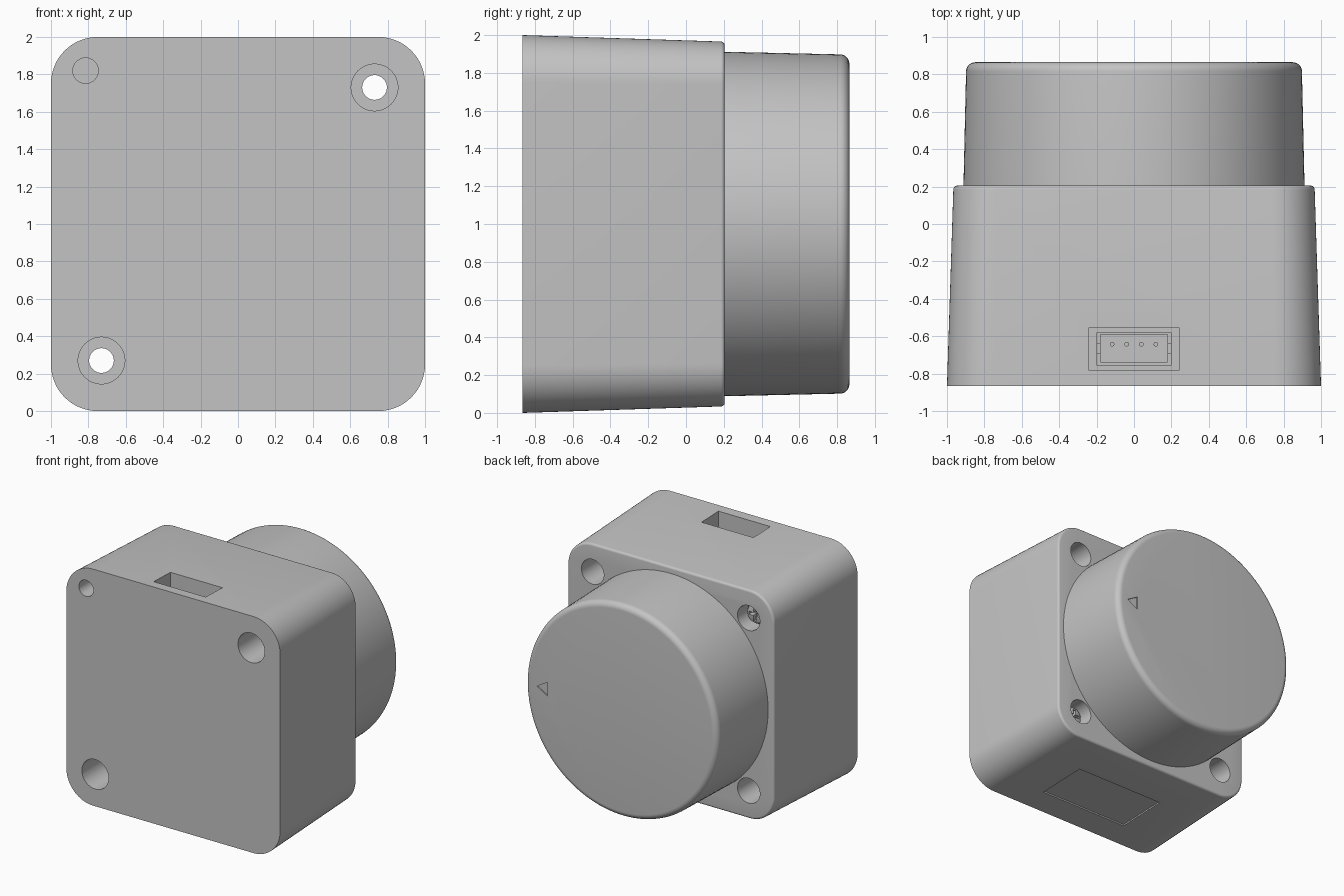
import bpy, bmesh
from math import sin, cos, pi, radians

if "Cube" in bpy.data.objects:
    bpy.data.objects.remove(bpy.data.objects["Cube"])

grey = bpy.data.materials.new("light grey plastic")
grey.use_nodes = True
grey.diffuse_color = (0.55, 0.55, 0.55, 1)
grey.node_tree.nodes["Principled BSDF"].inputs["Base Color"].default_value = grey.diffuse_color


def finish(bm, name):
    bmesh.ops.recalc_face_normals(bm, faces=bm.faces)
    mesh = bpy.data.meshes.new(name)
    bm.to_mesh(mesh)
    bm.free()
    mesh.materials.append(grey)
    obj = bpy.data.objects.new(name, mesh)
    bpy.context.collection.objects.link(obj)
    return obj


def circle(r, n=96):
    return [(r * cos(2 * pi * i / n), r * sin(2 * pi * i / n)) for i in range(n)]


def rounded_square(half, r, n=16):
    points = []
    for k, (sx, sz) in enumerate([(1, 1), (-1, 1), (-1, -1), (1, -1)]):
        for i in range(n + 1):
            a = pi / 2 * (k + i / n)
            points.append((sx * (half - r) + r * cos(a), sz * (half - r) + r * sin(a)))
    return points


def loft(name, sections, x=0, z=0):
    """Capped solid through (y, outline) sections, running along y."""
    bm = bmesh.new()
    rings = [[bm.verts.new((x + px, y, z + pz)) for px, pz in outline] for y, outline in sections]
    for a, b in zip(rings, rings[1:]):
        for i in range(len(a)):
            j = (i + 1) % len(a)
            bm.faces.new((a[i], a[j], b[j], b[i]))
    bm.faces.new(rings[0])
    bm.faces.new(rings[-1])
    return finish(bm, name)


def box(name, x, y, z):
    """Box from (min, max) ranges."""
    bm = bmesh.new()
    bmesh.ops.create_cube(bm, size=1)
    for v in bm.verts:
        v.co = [(lo + hi) / 2 + c * (hi - lo) for c, (lo, hi) in zip(v.co, (x, y, z))]
    return finish(bm, name)


def drill(name, x, z, r, y0, y1, n=48):
    return loft(name, [(y0, circle(r, n)), (y1, circle(r, n))], x, z)


def cut(target, cutters):
    bpy.context.view_layer.objects.active = target
    for c in cutters:
        mod = target.modifiers.new("cut", "BOOLEAN")
        mod.operation = "DIFFERENCE"
        mod.solver = "EXACT"
        mod.object = c
        bpy.ops.object.modifier_apply(modifier=mod.name)
        bpy.data.objects.remove(c)


def smooth(obj):
    bpy.ops.object.select_all(action="DESELECT")
    obj.select_set(True)
    bpy.context.view_layer.objects.active = obj
    bpy.ops.object.shade_smooth_by_angle(angle=radians(30))


FRONT, SHOULDER, BACK = -0.865, 0.205, 0.865
HOLE = 0.73

# Drafted housing with a softened rear edge
sections = [(FRONT, rounded_square(1, 0.25))]
for i in range(6):
    a = pi / 2 * i / 5
    inset = 0.02 * (1 - cos(a))
    sections.append((SHOULDER - 0.02 + 0.02 * sin(a), rounded_square(0.966 - inset, 0.23 - inset)))
housing = loft("housing", sections, z=1)

# Two stepped through holes, two screw wells, one blind locating hole
cutters = []
for s in (1, -1):
    x, z = s * HOLE, 1 + s * HOLE
    cutters += [drill("through_hole", x, z, 0.066, -1, 0.5),
                drill("front_counterbore", x, z, 0.125, -1, -0.35),
                drill("rear_counterbore", x, z, 0.105, -0.1, 0.5),
                drill("screw_well", x, 1 - s * HOLE, 0.105, 0.06, 0.5)]
cutters.append(drill("locating_hole", -0.815, 1.82, 0.068, -1, -0.55))

# Connector pocket on top and shallow label recess underneath
cutters.append(box("connector_pocket", (-0.243, 0.243), (-0.78, -0.555), (1.5, 2.2)))
bottom = box("label_recess", (-0.42, 0.42), (-0.63, -0.18), (-0.2, 0))
for v in bottom.data.vertices:
    if v.co.z > -0.1:
        v.co.z = 0.012 + 0.034 * (v.co.y - FRONT) / (SHOULDER - FRONT)
cutters.append(bottom)
cut(housing, cutters)
smooth(housing)

# Round rear cap with a rounded rim and an engraved pointer
profile = [(SHOULDER - 0.01, 0.912)]
for i in range(9):
    a = pi / 2 * i / 8
    profile.append((BACK - 0.05 + 0.05 * sin(a), 0.848 + 0.05 * cos(a)))
cap = loft("rear_cap", [(y, circle(r, 128)) for y, r in profile], z=1)
cut(cap, [loft("pointer", [(BACK - 0.01, circle(0.067, 3)), (1, circle(0.067, 3))], 0.723, 1)])
smooth(cap)

# Cross-head screws in the two rear wells
for side, s in (("right_upper", -1), ("left_lower", 1)):
    x, z = s * HOLE, 1 - s * HOLE
    screw = loft(side + "_screw", [(0.05, circle(0.09, 48)), (0.09, circle(0.09, 48)),
                                   (0.115, circle(0.075, 48)), (0.125, circle(0.045, 48))], x, z)
    cut(screw, [box("slot", (x - w, x + w), (0.08, 0.3), (z - h, z + h))
                for w, h in ((0.055, 0.012), (0.012, 0.055))])
    smooth(screw)

# Connector shell with end notches and four pins
shell = box("connector_shell", (-0.2, 0.2), (-0.757, -0.58), (1.49, 1.78))
cut(shell, [box("shell_opening", (-0.18, 0.18), (-0.737, -0.592), (1.56, 2))]
    + [box("notch", sorted((s * 0.17, s * 0.25)), (-0.69, -0.64), (1.6, 2)) for s in (1, -1)])
for i in range(4):
    bm = bmesh.new()
    bmesh.ops.create_cone(bm, cap_ends=True, segments=16, radius1=0.012, radius2=0.012, depth=0.2)
    bmesh.ops.translate(bm, verts=bm.verts, vec=(-0.117 + 0.078 * i, -0.643, 1.65))
    smooth(finish(bm, "connector_pin_%d" % (i + 1)))
